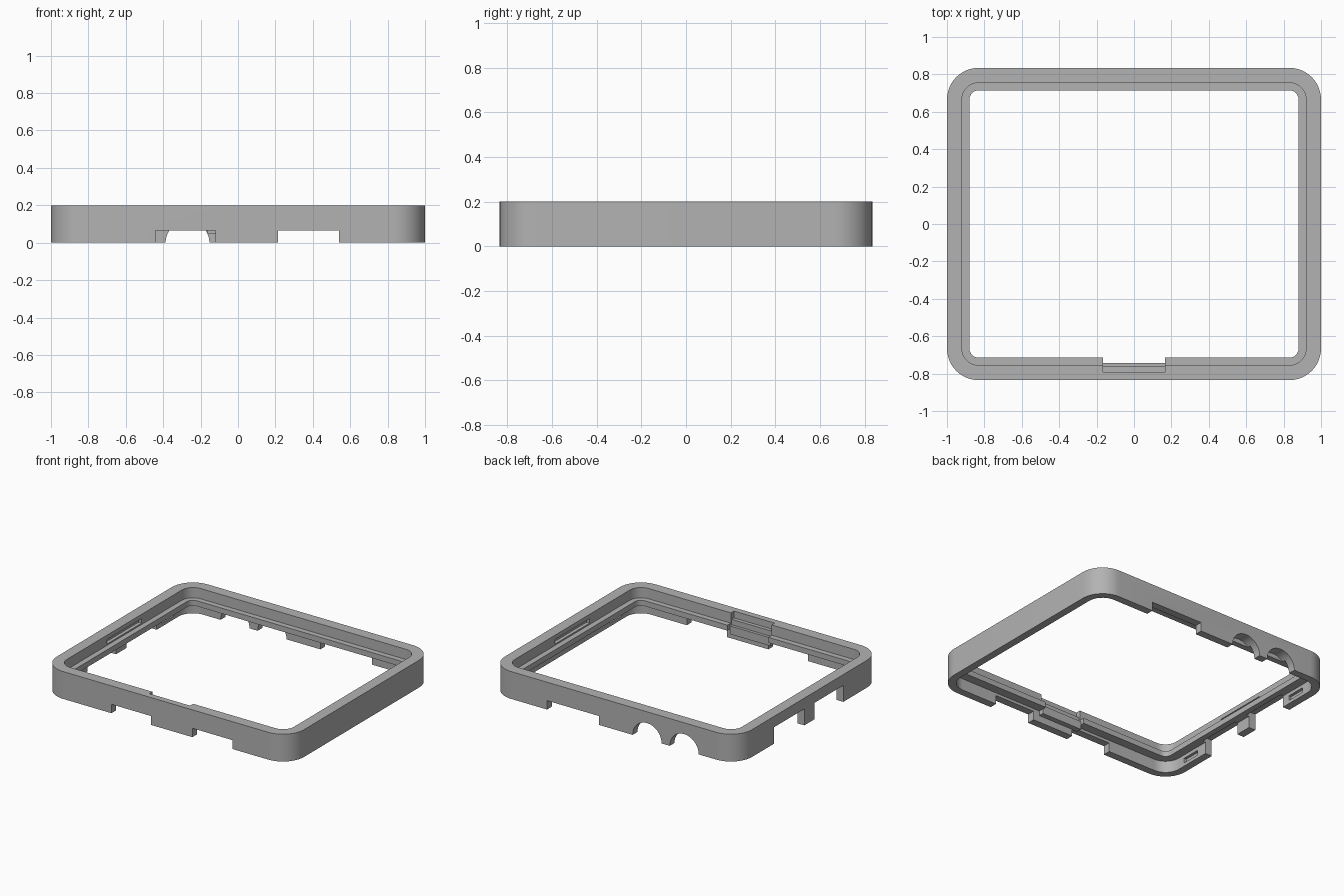
import bpy, bmesh, math
from mathutils import Vector

cube = bpy.data.objects.get("Cube")
if cube:
    bpy.data.objects.remove(cube, do_unlink=True)

HX, HY, RADIUS, STEPS = 1.0, 0.835, 0.17, 12
LIP_TOP, LIP_LOW, WALL = 0.125, 0.085, 0.055

grey = bpy.data.materials.new("plain_grey")
grey.use_nodes = True
grey.diffuse_color = (0.45, 0.45, 0.45, 1)
bsdf = next(n for n in grey.node_tree.nodes if n.type == "BSDF_PRINCIPLED")
bsdf.inputs["Base Color"].default_value = grey.diffuse_color


def make_object(name, bm):
    bmesh.ops.recalc_face_normals(bm, faces=bm.faces)
    mesh = bpy.data.meshes.new(name)
    bm.to_mesh(mesh)
    bm.free()
    mesh.materials.append(grey)
    obj = bpy.data.objects.new(name, mesh)
    bpy.context.collection.objects.link(obj)
    return obj


def rounded_loop(bm, inset, z):
    """Rounded rectangle set in from the outer edge."""
    r = RADIUS - inset
    verts = []
    for k, (sx, sy) in enumerate([(1, 1), (-1, 1), (-1, -1), (1, -1)]):
        for i in range(STEPS + 1):
            a = (k + i / STEPS) * math.pi / 2
            verts.append(bm.verts.new((sx * (HX - RADIUS) + r * math.cos(a),
                                       sy * (HY - RADIUS) + r * math.sin(a), z)))
    return verts


def box(name, xs, ys, zs):
    bm = bmesh.new()
    bmesh.ops.create_cube(bm, size=1)
    for v in bm.verts:
        v.co = Vector([(lo + hi) / 2 + c * (hi - lo)
                       for c, (lo, hi) in zip(v.co, (xs, ys, zs))])
    return make_object(name, bm)


def cylinder_along_y(name, x, r, ys):
    bm = bmesh.new()
    bmesh.ops.create_cone(bm, cap_ends=True, segments=48, radius1=r, radius2=r,
                          depth=ys[1] - ys[0])
    for v in bm.verts:
        v.co = Vector((x + v.co.x, sum(ys) / 2 + v.co.z, v.co.y))
    return make_object(name, bm)


def cut(target, cutter):
    """Subtract the cutter, then drop it."""
    cutter.hide_render = True
    mod = target.modifiers.new("cut", "BOOLEAN")
    mod.operation, mod.solver, mod.object = "DIFFERENCE", "EXACT", cutter
    bpy.context.view_layer.objects.active = target
    bpy.ops.object.modifier_apply(modifier=mod.name)
    bpy.data.objects.remove(cutter, do_unlink=True)


# Frame: closed wall section swept round the rounded rectangle
section = [(0, 0), (0, 0.2), (0.08, 0.2), (0.08, LIP_TOP), (0.12, LIP_TOP),
           (0.12, LIP_LOW), (WALL, LIP_LOW), (WALL, 0)]
bm = bmesh.new()
loops = [rounded_loop(bm, d, z) for d, z in section]
count = len(loops[0])
for a, b in zip(loops, loops[1:] + loops[:1]):
    for i in range(count):
        j = (i + 1) % count
        bm.faces.new((a[i], a[j], b[j], b[i]))
frame = make_object("case_frame", bm)

# Front wall openings
for xs in [(-0.44, -0.12), (0.215, 0.54)]:
    cut(frame, box("front_opening", xs, (-0.9, -0.74), (-0.1, 0.065)))

# Back wall: one wide opening and two round arches
cut(frame, box("back_opening", (0.12, 0.54), (0.74, 0.9), (-0.1, 0.065)))
for x in (-0.27, -0.57):
    cut(frame, cylinder_along_y("back_arch", x, 0.117, (0.757, 0.9)))

# Right wall openings, leaving a narrow middle tab
for ys in [(-0.39, -0.06), (0.06, 0.41)]:
    cut(frame, box("side_opening", (-1.1, -0.922), ys, (-0.1, 0.12)))

# Inner catch slots on both side walls
for s in (-1, 1):
    xs = sorted((s * 0.9, s * 0.945))
    cut(frame, box("upper_slot", xs, (-0.2, 0.2), (0.135, 0.168)))
    for t in (-1, 1):
        xs = sorted((s * 0.93, s * 0.965))
        ys = sorted((t * 0.47, t * 0.61))
        cut(frame, box("lower_slot", xs, ys, (0.025, 0.06)))

# Stepped latch recess in the middle of the front wall
for y, low, high in [(-0.79, 0.15, 0.3), (-0.763, 0.11, 0.16), (-0.742, 0.07, 0.12)]:
    cut(frame, box("latch_recess", (-0.165, 0.165), (y, -0.6), (low, high)))

# Latch backing under the recess
box("latch_backing", (-0.165, 0.165), (-0.785, -0.742), (0.05, 0.1))

# Smooth the round corners, keep edges crisp
bpy.ops.object.select_all(action="DESELECT")
frame.select_set(True)
bpy.context.view_layer.objects.active = frame
bpy.ops.object.shade_smooth_by_angle(angle=math.radians(30))
